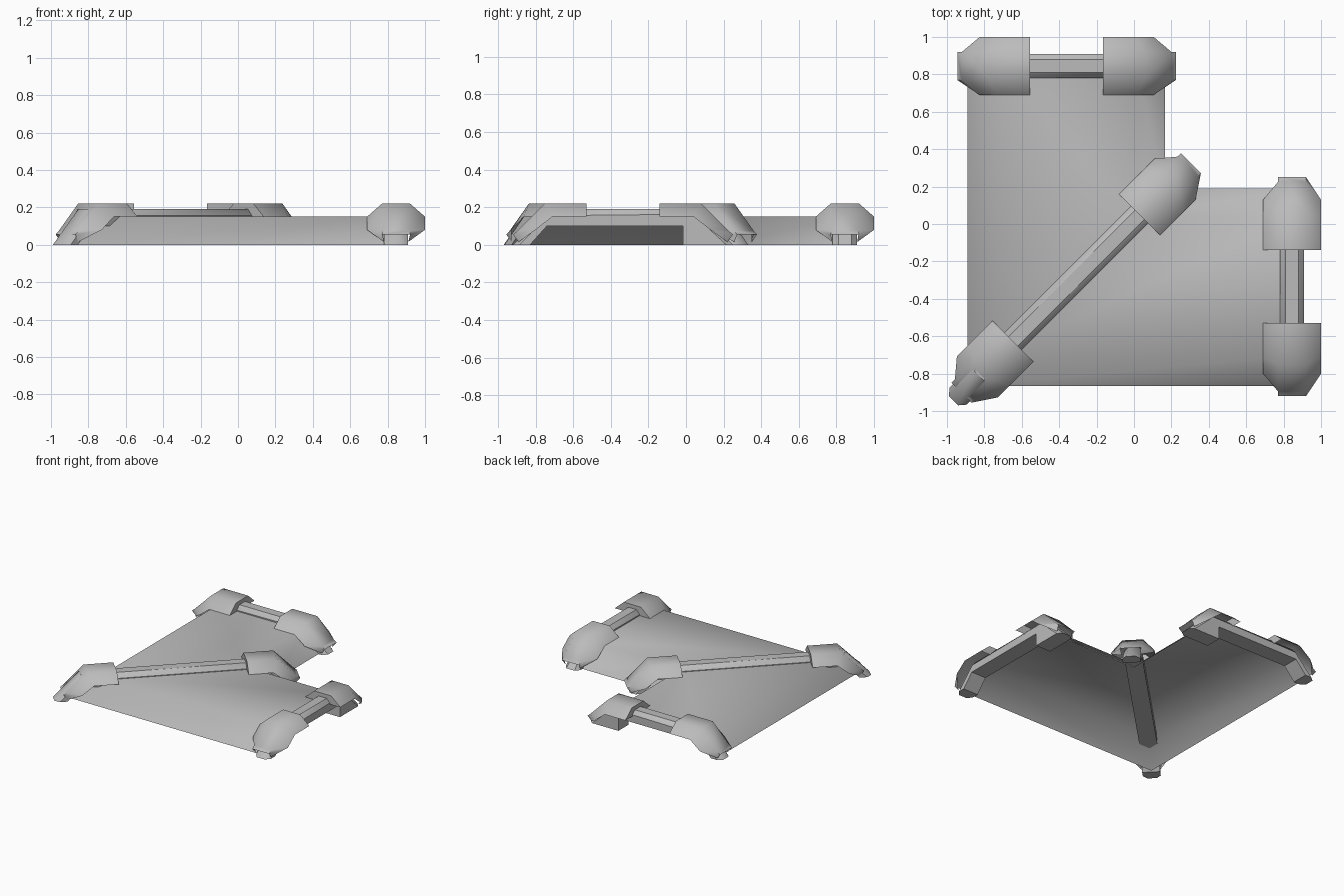
import bpy, bmesh, math
from mathutils import Matrix, Vector

if "Cube" in bpy.data.objects:
    bpy.data.objects.remove(bpy.data.objects["Cube"])

grey = bpy.data.materials.new("plain_grey")
grey.diffuse_color = (0.5, 0.5, 0.5, 1)
grey.use_nodes = True
grey.node_tree.nodes["Principled BSDF"].inputs["Base Color"].default_value = grey.diffuse_color


def loft(name, rings, place=Matrix(), closed=True, ends=True, angle=50):
    """Skin a list of rings of equal length into one surface."""
    bm = bmesh.new()
    vs = [[bm.verts.new(place @ Vector(p)) for p in r] for r in rings]
    n = len(rings[0])
    for a, b in zip(vs, vs[1:]):
        for i in range(n if closed else n - 1):
            j = (i + 1) % n
            bm.faces.new((a[i], a[j], b[j], b[i]))
    if ends:
        bm.faces.new(vs[0])
        bm.faces.new(vs[-1])
    bmesh.ops.recalc_face_normals(bm, faces=bm.faces)
    if not closed and sum(f.normal.z for f in bm.faces) < 0:
        bmesh.ops.reverse_faces(bm, faces=bm.faces)
    me = bpy.data.meshes.new(name)
    bm.to_mesh(me)
    bm.free()
    me.materials.append(grey)
    ob = bpy.data.objects.new(name, me)
    bpy.context.collection.objects.link(ob)
    bpy.ops.object.select_all(action='DESELECT')
    ob.select_set(True)
    bpy.context.view_layer.objects.active = ob
    bpy.ops.object.shade_smooth_by_angle(angle=math.radians(angle))
    return ob


def axis(ox, oy, degrees):
    """Local x runs along the rib, local y across it."""
    return Matrix.Translation((ox, oy, 0)) @ Matrix.Rotation(math.radians(degrees), 4, 'Z')


def rib(name, place, s0, s1, step):
    """Trapezoid rib with a rounded top; step is the depth of the far foot."""
    stations = [((s0, 0), (s0 + 0.09, 0)),
                ((s0 + 0.19, 0.19), (s0 + 0.18, 0.10)),
                ((s1 - 0.19, 0.19), (s1 - max(step, 0.18), 0.10)),
                ((s1, 0), (s1 - step, 0))]
    rings = []
    for o, i in stations:
        o, i = Vector(o), Vector(i)
        m = o + (i - o).normalized() * 0.035
        rings.append([(p.x, w, p.y) for p, w in
                      ((i, -0.065), (m, -0.065), (o, -0.035), (o, 0.035), (m, 0.065), (i, 0.065))])
    loft(name, rings, place, angle=40)


def knuckle(name, place, tip, d):
    """Bent cover over a rib corner; d is the direction from the tip inwards."""
    # low point, high point, low half width, high half width
    stations = [((0.39, 0.15), (0.39, 0.22), 0.155, 0.075),
                ((0.21, 0.15), (0.17, 0.22), 0.155, 0.075),
                ((0.12, 0.08), (0.025, 0.075), 0.155, 0.075),
                ((0.03, 0.015), (0.0, 0.055), 0.065, 0.075)]
    rings = []
    for (ls, lz), (hs, hz), lw, hw in stations:
        rings.append([(tip + d * ls, -lw, lz), (tip + d * hs, -hw, hz),
                      (tip + d * hs, hw, hz), (tip + d * ls, lw, lz)])
    loft(name, rings, place, closed=False, ends=False, angle=60)
    # flat end where the cover meets the straight rib
    bm = bmesh.new()
    f = bm.faces.new([bm.verts.new(place @ Vector(p)) for p in rings[0]])
    want = place.to_3x3() @ Vector((d, 0, 0))
    f.normal_update()
    if f.normal.dot(want) < 0:
        f.normal_flip()
    me = bpy.data.meshes.new(name + "_end")
    bm.to_mesh(me)
    bm.free()
    me.materials.append(grey)
    bpy.context.collection.objects.link(bpy.data.objects.new(name + "_end", me))


# L-shaped open shell with sloped sides, mitred at the corner
profile = [(-0.89, 0), (-0.73, 0.15), (0.01, 0.15), (0.165, 0)]
loft("corner_shell",
     [[(u, 0.85, z) for u, z in profile],
      [(u, u + 0.025, z) for u, z in profile],
      [(0.85, u + 0.025, z) for u, z in profile]],
     closed=False, ends=False, angle=80)

# Ribs with a cover at each bend: name, placement, rib start/end, cover tips, foot depth
for name, place, s0, s1, t0, t1, step in (
        ("back", axis(0, 0.845, 0), -0.945, 0.225, -0.945, 0.225, 0.265),
        ("side", axis(0.845, 0, 90), -0.92, 0.25, -0.92, 0.25, 0.265),
        ("diagonal", axis(-0.01, 0.01, 45), -1.35, 0.42, -1.29, 0.445, 0.09)):
    rib(name + "_rib", place, s0, s1, step)
    knuckle(name + "_outer_cover", place, t0, 1)
    knuckle(name + "_inner_cover", place, t1, -1)
